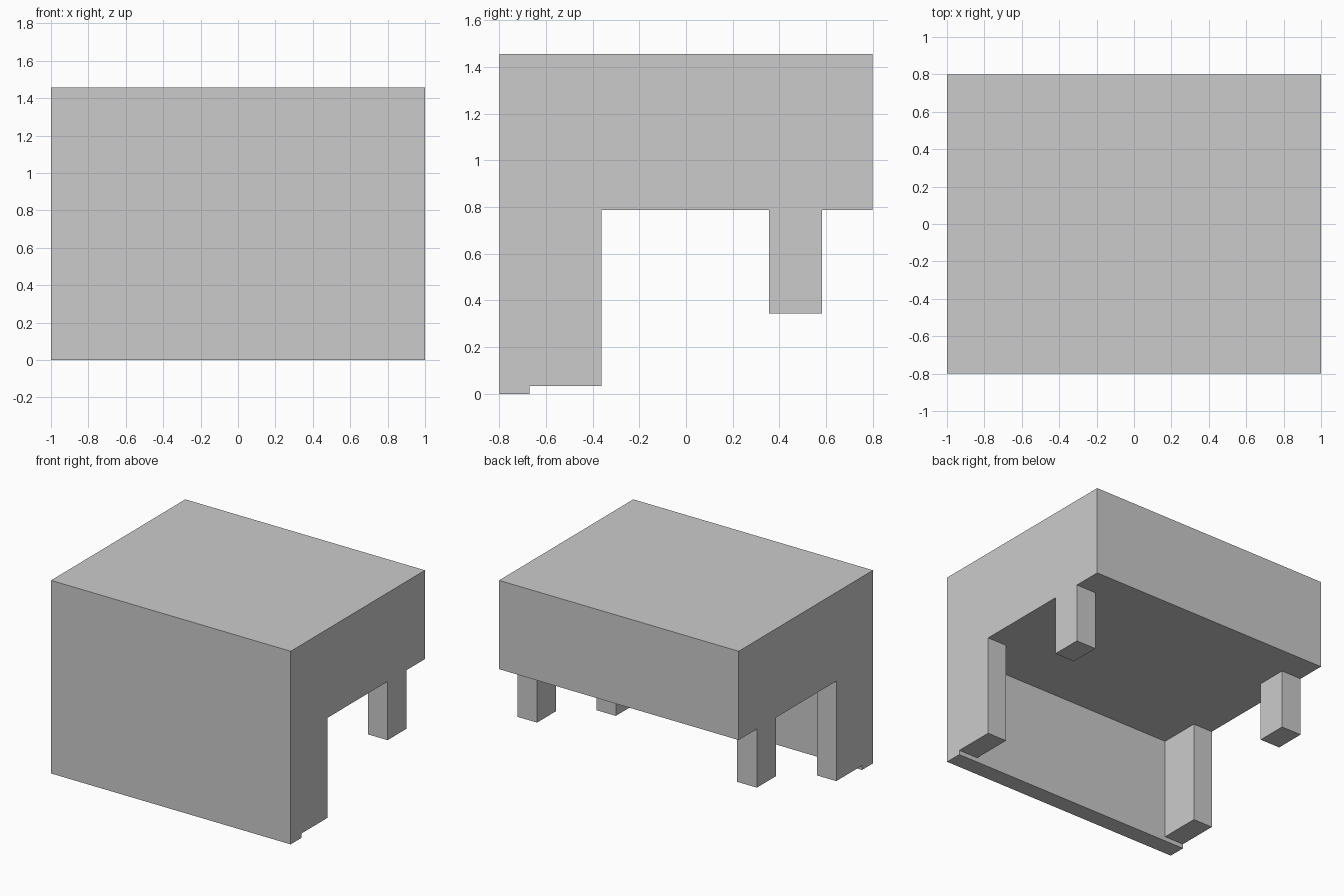
import bpy
import bmesh

if "Cube" in bpy.data.objects:
    bpy.data.objects.remove(bpy.data.objects["Cube"])


def box(name, x, y, z):
    """Box from (min, max) ranges on each axis."""
    bm = bmesh.new()
    bmesh.ops.create_cube(bm, size=1)
    for v in bm.verts:
        v.co = [r[0] if c < 0 else r[1] for c, r in zip(v.co, (x, y, z))]
    mesh = bpy.data.meshes.new(name)
    bm.to_mesh(mesh)
    bm.free()
    obj = bpy.data.objects.new(name, mesh)
    bpy.context.collection.objects.link(obj)
    return obj


UNDERSIDE = 0.787

# Thick upper body
box("body", (-1, 1), (-0.8, 0.8), (UNDERSIDE, 1.457))

# Full-width front panel reaching the floor
box("front_panel", (-1, 1), (-0.8, -0.67), (0, UNDERSIDE))

# Legs, flush with both sides
for side, s in (("left", -1), ("right", 1)):
    box(f"front_leg_{side}", sorted((s, s * 0.84)), (-0.67, -0.363), (0.033, UNDERSIDE))
    box(f"back_leg_{side}", sorted((s, s * 0.835)), (0.355, 0.583), (0.345, UNDERSIDE))
